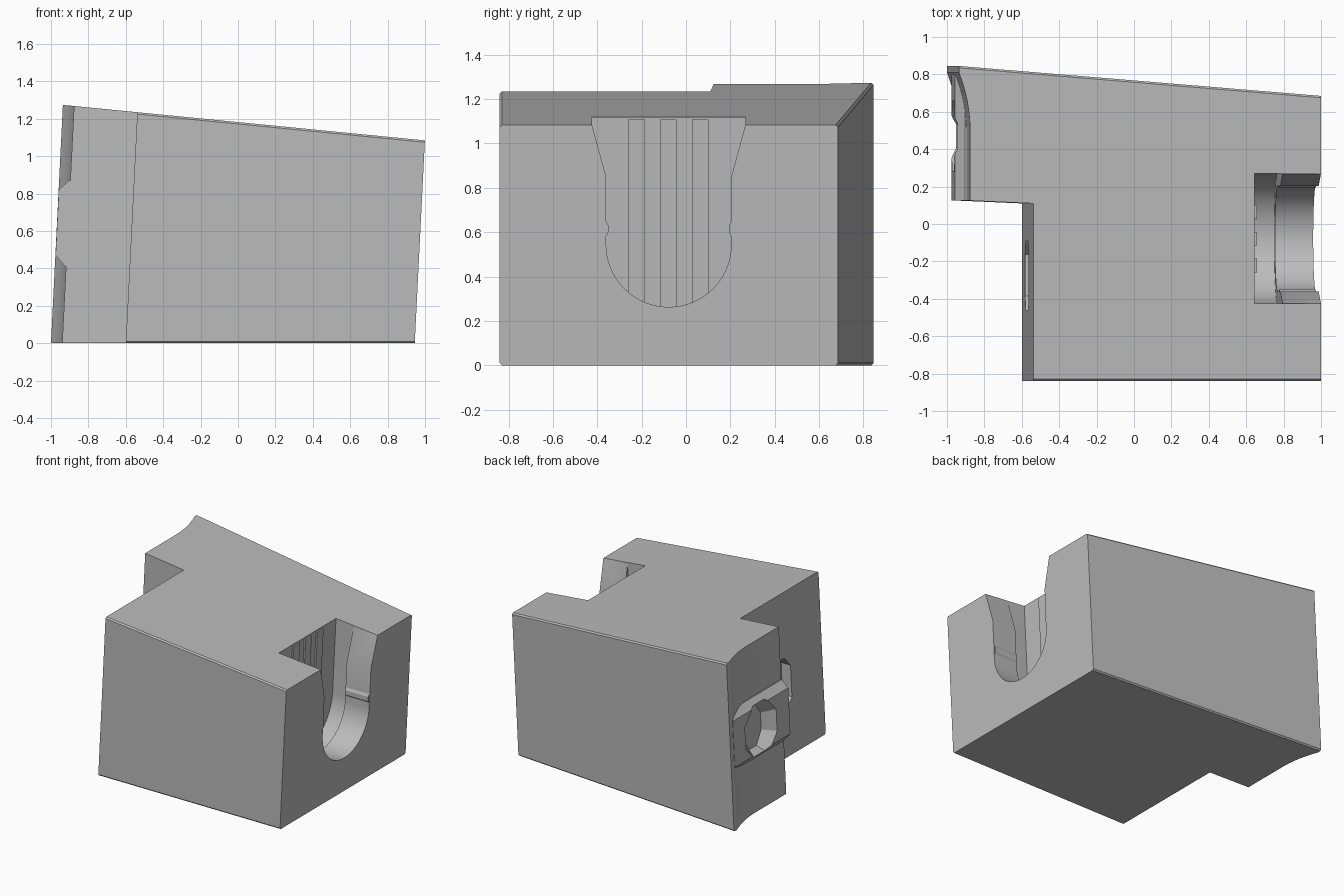
import bpy, bmesh, math

cube = bpy.data.objects.get("Cube")
if cube:
    bpy.data.objects.remove(cube, do_unlink=True)

LEAN = 0.05          # sideways lean of the whole block per unit of height

grey = bpy.data.materials.new("plain grey")
grey.use_nodes = True
grey.diffuse_color = (0.5, 0.5, 0.5, 1)
grey.node_tree.nodes["Principled BSDF"].inputs["Base Color"].default_value = (0.5, 0.5, 0.5, 1)


def roof(x):
    return (1.182 - 0.098 * x) / 1.005


def loft(name, ring_a, ring_b, bevel_test=None):
    """Solid between two matching rings, leaned sideways with height."""
    bm = bmesh.new()
    a = [bm.verts.new(p) for p in ring_a]
    b = [bm.verts.new(p) for p in ring_b]
    bm.faces.new(a)
    bm.faces.new(b)
    for i in range(len(a)):
        j = (i + 1) % len(a)
        bm.faces.new((a[i], a[j], b[j], b[i]))
    bmesh.ops.recalc_face_normals(bm, faces=bm.faces)
    if bevel_test:
        edges = [e for e in bm.edges if bevel_test(e)]
        bmesh.ops.bevel(bm, geom=edges, offset=0.01, segments=1, affect='EDGES')
    for v in bm.verts:
        v.co.x += LEAN * v.co.z
    mesh = bpy.data.meshes.new(name)
    bm.to_mesh(mesh)
    bm.free()
    mesh.materials.append(grey)
    obj = bpy.data.objects.new(name, mesh)
    bpy.context.collection.objects.link(obj)
    return obj


def side_prism(name, outline, x0, x1):
    return loft(name, [(x0, y, z) for y, z in outline], [(x1, y, z) for y, z in outline])


def combine(target, other, operation):
    mod = target.modifiers.new(operation.lower(), 'BOOLEAN')
    mod.operation = operation
    mod.solver = 'EXACT'
    mod.object = other
    bpy.context.view_layer.objects.active = target
    bpy.ops.object.modifier_apply(modifier=mod.name)
    bpy.data.objects.remove(other, do_unlink=True)


def octagon(y, z, half_y, half_z, cut=0.3):
    k = 1 - cut * 2
    pts = [(1, -k), (1, k), (k, 1), (-k, 1), (-1, k), (-1, -k), (-k, -1), (k, -1)]
    return [(y + a * half_y, z + b * half_z) for a, b in pts]


# Main block: stepped plan with a hollow curved left end
curve = [(-0.94 - 0.06 * (i / 10) ** 2, 0.5 + 0.31 * i / 10) for i in range(11)]
plan = [(-0.6, -0.84), (0.945, -0.84), (0.945, 0.685), (-1, 0.845)]
plan += curve[::-1] + [(-0.94, 0.125), (-0.6, 0.11)]


def long_edge(e):
    p, q = (v.co for v in e.verts)
    return abs(p.x - q.x) > 1 and (p.y > 0.6 or p.y < -0.8)


body = loft("main_block", [(x, y, 0) for x, y in plan],
            [(x, y, roof(x)) for x, y in plan], long_edge)

# Raised band across the hollow left end
band = [(-0.8, 0.41), (-0.945, 0.41), (-0.999, 0.47), (-0.999, 0.82), (-0.948, 0.87), (-0.8, 0.87)]
combine(body, loft("left_band", [(x, 0.126, z) for x, z in band],
                   [(x, 0.8, z) for x, z in band]), 'UNION')

# Tapered socket in the band
mouth = octagon(0.47, 0.635, 0.21, 0.22)
floor = octagon(0.47, 0.635, 0.11, 0.16)
combine(body, loft("band_socket", [(-1.02, y, z) for y, z in mouth],
                   [(-0.92, y, z) for y, z in floor]), 'DIFFERENCE')

# Socket in the step face
combine(body, side_prism("step_socket", octagon(-0.275, 0.545, 0.185, 0.2, 0.2),
                         -0.7, -0.52), 'DIFFERENCE')

# Round-bottomed pocket: narrow flared mouth with a wider chamber behind it
MID, LOW = -0.078, 0.545


def u_shape(radius, upper):
    arc = [(MID + radius * math.cos(t), LOW - radius * math.sin(t))
           for t in (math.pi * i / 32 for i in range(33))]
    right = [(MID + w, z) for w, z in upper]
    left = [(MID - w, z) for w, z in upper]
    return arc + left + right[::-1]


combine(body, side_prism("pocket_mouth", u_shape(0.282, [(0.282, 0.85), (0.346, 1.085), (0.346, 1.4)]),
                         0.73, 1.2), 'DIFFERENCE')
combine(body, side_prism("pocket_chamber", u_shape(0.347, [(0.347, 1.4)]),
                         0.589, 0.74), 'DIFFERENCE')

# Upright ribs on the pocket back wall
parts = [body]
for i in range(3):
    y = -0.222 + 0.143 * i
    outline = [(y - 0.037, 0.17), (y + 0.037, 0.17), (y + 0.037, 1.108), (y - 0.037, 1.108)]
    parts.append(side_prism("pocket_rib", outline, 0.57, 0.601))

# Small retaining bumps on both pocket walls
for side in (-1, 1):
    bump = octagon(MID + side * 0.295, 0.615, 0.023, 0.04)
    parts.append(side_prism("retaining_bump", bump, 0.745, 0.94))

bpy.ops.object.select_all(action='DESELECT')
for obj in parts:
    obj.select_set(True)
bpy.context.view_layer.objects.active = body
bpy.ops.object.shade_smooth_by_angle(angle=math.radians(20))
